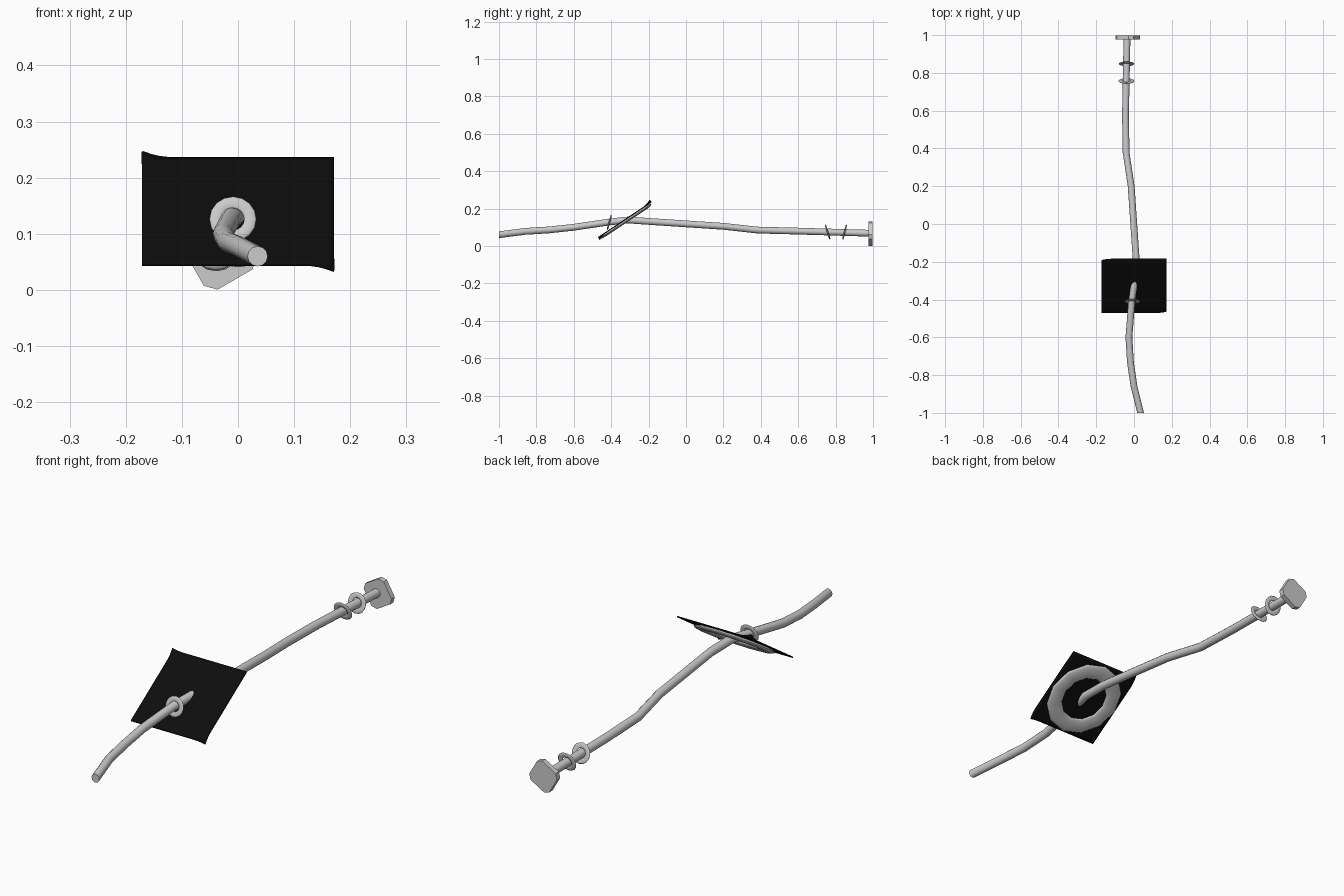
import bpy, bmesh
from math import radians, pi, cos, sin
from mathutils import Matrix, Vector

if "Cube" in bpy.data.objects:
    bpy.data.objects.remove(bpy.data.objects["Cube"])


def make_object(name, bm):
    me = bpy.data.meshes.new(name)
    bmesh.ops.recalc_face_normals(bm, faces=bm.faces)
    bm.to_mesh(me)
    bm.free()
    ob = bpy.data.objects.new(name, me)
    bpy.context.collection.objects.link(ob)
    return ob


def smooth(ob, angle=50):
    bpy.ops.object.select_all(action='DESELECT')
    ob.select_set(True)
    bpy.context.view_layer.objects.active = ob
    bpy.ops.object.shade_smooth_by_angle(angle=radians(angle))


def flat_ring(name, loc, tilt, major, minor, height, segs, sides):
    bpy.ops.mesh.primitive_torus_add(major_segments=segs, minor_segments=sides,
                                     major_radius=major, minor_radius=minor)
    ob = bpy.context.object
    ob.name = name
    ob.scale.z = height / minor
    ob.rotation_euler.x = radians(tilt)
    ob.location = loc
    smooth(ob, 60)
    return ob


# Bent rod: one ring of vertices per path point
path = [(.035, -1, .06), (.0, -.86, .078), (-.019, -.73, .086), (-.027, -.6, .1),
        (-.012, -.41, .128), (.003, -.31, .139), (.011, -.18, .13),
        (-.015, .2, .105), (-.042, .38, .085), (-.045, .58, .08), (-.037, .985, .068)]
bm = bmesh.new()
rings = []
for x, y, z in path:
    rings.append([bm.verts.new((x + .018 * cos(2 * pi * i / 12), y,
                                z + .018 * sin(2 * pi * i / 12))) for i in range(12)])
for a, b in zip(rings, rings[1:]):
    for i in range(12):
        j = (i + 1) % 12
        bm.faces.new((a[i], a[j], b[j], b[i]))
bm.faces.new(rings[0])
bm.faces.new(rings[-1])
smooth(make_object("bent_rod", bm))

# Square sheet with two gently curled corners
TILT = 33.7
centre = Vector((0, -.3275, .14))
bm = bmesh.new()
bmesh.ops.create_grid(bm, x_segments=24, y_segments=24, size=.171)
for v in bm.verts:
    d = (v.co.x - v.co.y) / .342
    t = max(0, abs(d) - .84) / .16
    v.co.z += (.014 if d < 0 else -.014) * t * t
bmesh.ops.transform(bm, verts=bm.verts,
                    matrix=Matrix.Translation(centre) @ Matrix.Rotation(radians(TILT), 4, 'X'))
sheet = make_object("dark_sheet", bm)
mod = sheet.modifiers.new("thickness", 'SOLIDIFY')
mod.thickness = .005
mod.offset = 0
black = bpy.data.materials.new("black")
black.diffuse_color = (.004, .004, .004, 1)
black.use_nodes = True
black.node_tree.nodes["Principled BSDF"].inputs["Base Color"].default_value = black.diffuse_color
sheet.data.materials.append(black)
smooth(sheet, 40)

# Wide ring against the underside of the sheet
below = Matrix.Rotation(radians(TILT), 3, 'X') @ Vector((0, 0, -.009))
flat_ring("backing_ring", centre + below, TILT, .132, .034, .009, 12, 8)

# Small collars on the rod
for name, loc, tilt in [("front_collar", (-.009, -.41, .126), 75),
                        ("middle_collar", (-.04, .757, .075), 108),
                        ("rear_collar", (-.039, .848, .074), 76)]:
    flat_ring(name, loc, tilt, .031, .011, .004, 16, 8)

# Chamfered square end block, turned about the rod
h, c, t = .054, .036, .011
outline = [(h, c), (c, h), (-c, h), (-h, c), (-h, -c), (-c, -h), (c, -h), (h, -c)]
bm = bmesh.new()
face = bm.faces.new([bm.verts.new((x, -t, z)) for x, z in outline])
ext = bmesh.ops.extrude_face_region(bm, geom=[face])
for v in ext['geom']:
    if isinstance(v, bmesh.types.BMVert):
        v.co.y += 2 * t
bmesh.ops.transform(bm, verts=bm.verts, matrix=Matrix.Translation((-.032, .987, .0655))
                    @ Matrix.Rotation(radians(-30), 4, 'Y'))
make_object("end_block", bm)
